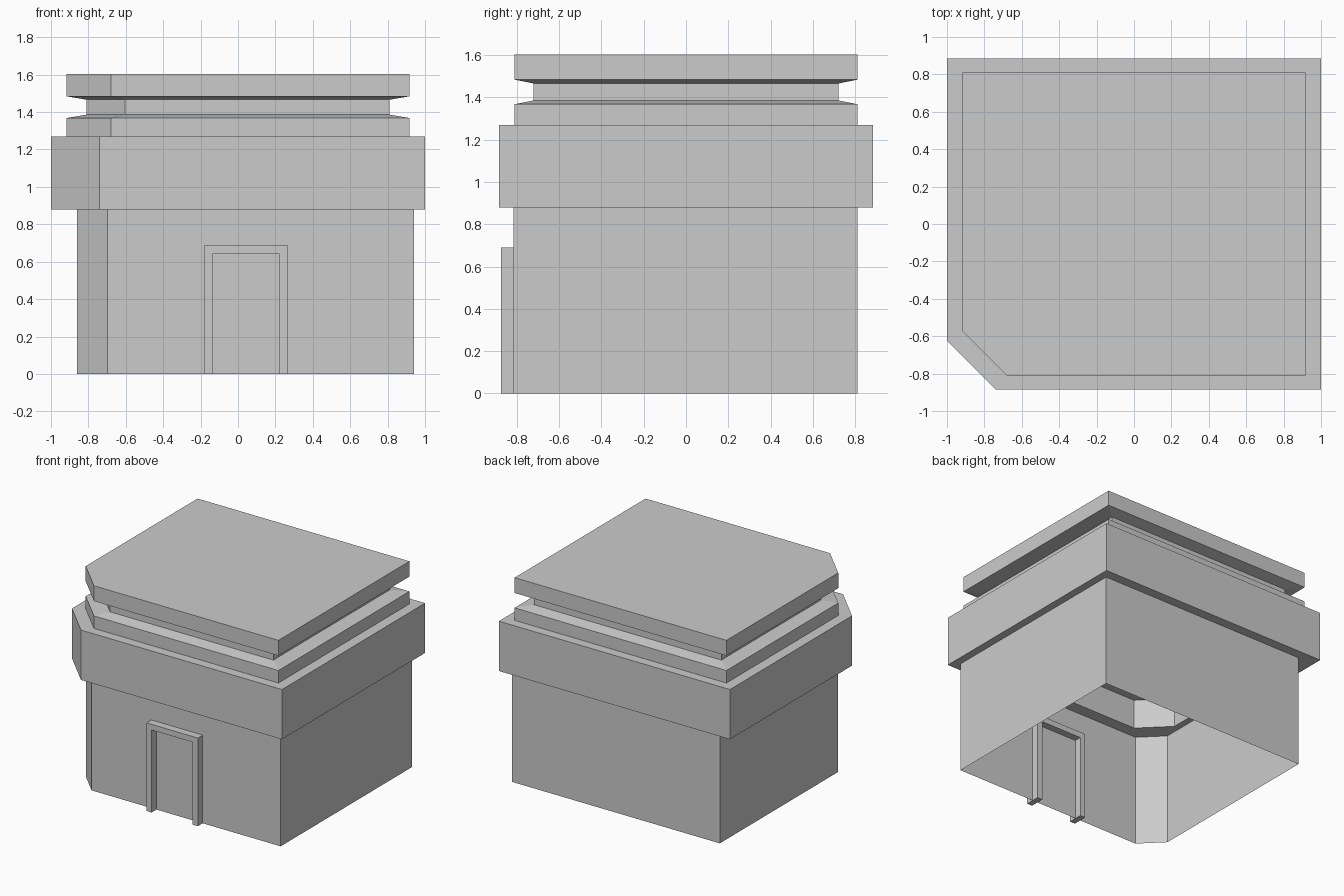
import bpy, bmesh

if "Cube" in bpy.data.objects:
    bpy.data.objects.remove(bpy.data.objects["Cube"])


def outline(x0, x1, y0, y1, cut, z):
    """Rectangle with the front left corner cut off."""
    return [(x0 + cut, y0, z), (x1, y0, z), (x1, y1, z), (x0, y1, z), (x0, y0 + cut, z)]


def loft(name, loops, cap_start=False, cap_end=False):
    """Join matching loops with quads, optionally capping the ends."""
    bm = bmesh.new()
    rings = [[bm.verts.new(p) for p in loop] for loop in loops]
    n = len(rings[0])
    for a, b in zip(rings, rings[1:]):
        for i in range(n):
            j = (i + 1) % n
            bm.faces.new((a[i], a[j], b[j], b[i]))
    if cap_start:
        bm.faces.new(rings[0][::-1])
    if cap_end:
        bm.faces.new(rings[-1])
    mesh = bpy.data.meshes.new(name)
    bm.to_mesh(mesh)
    bm.free()
    obj = bpy.data.objects.new(name, mesh)
    bpy.context.collection.objects.link(obj)
    return obj


# Lower walls: thin shell, open underneath
loft("lower_walls", [outline(-0.86, 0.94, -0.815, 0.81, 0.163, z) for z in (0, 0.88)])

# Overhanging band and stepped roof: half width, half depth, corner cut, height
profile = [
    (0.81, 0.72, 0.205, 1.11),   # ceiling
    (0.81, 0.72, 0.205, 0.88),
    (1.00, 0.885, 0.26, 0.88),   # band
    (1.00, 0.885, 0.26, 1.27),
    (0.917, 0.81, 0.237, 1.27),  # lower step
    (0.917, 0.81, 0.237, 1.368),
    (0.81, 0.72, 0.205, 1.386),  # recessed neck
    (0.81, 0.72, 0.205, 1.466),
    (0.917, 0.81, 0.237, 1.484), # roof slab
    (0.917, 0.81, 0.237, 1.604),
]
loft("band_and_roof", [outline(-w, w, -d, d, c, z) for w, d, c, z in profile], True, True)

# Door frame: an arch-shaped section straddling the front wall
left, right, top, t = -0.18, 0.265, 0.69, 0.045
section = [(left, 0), (left + t, 0), (left + t, top - t), (right - t, top - t),
           (right - t, 0), (right, 0), (right, top), (left, top)]
loft("door_frame", [[(x, y, z) for x, z in section] for y in (-0.76, -0.875)][::-1], True, True)
for obj in bpy.data.objects:
    bm = bmesh.new()
    bm.from_mesh(obj.data)
    if obj.name != "lower_walls":
        bmesh.ops.recalc_face_normals(bm, faces=bm.faces)
    bm.to_mesh(obj.data)
    bm.free()
